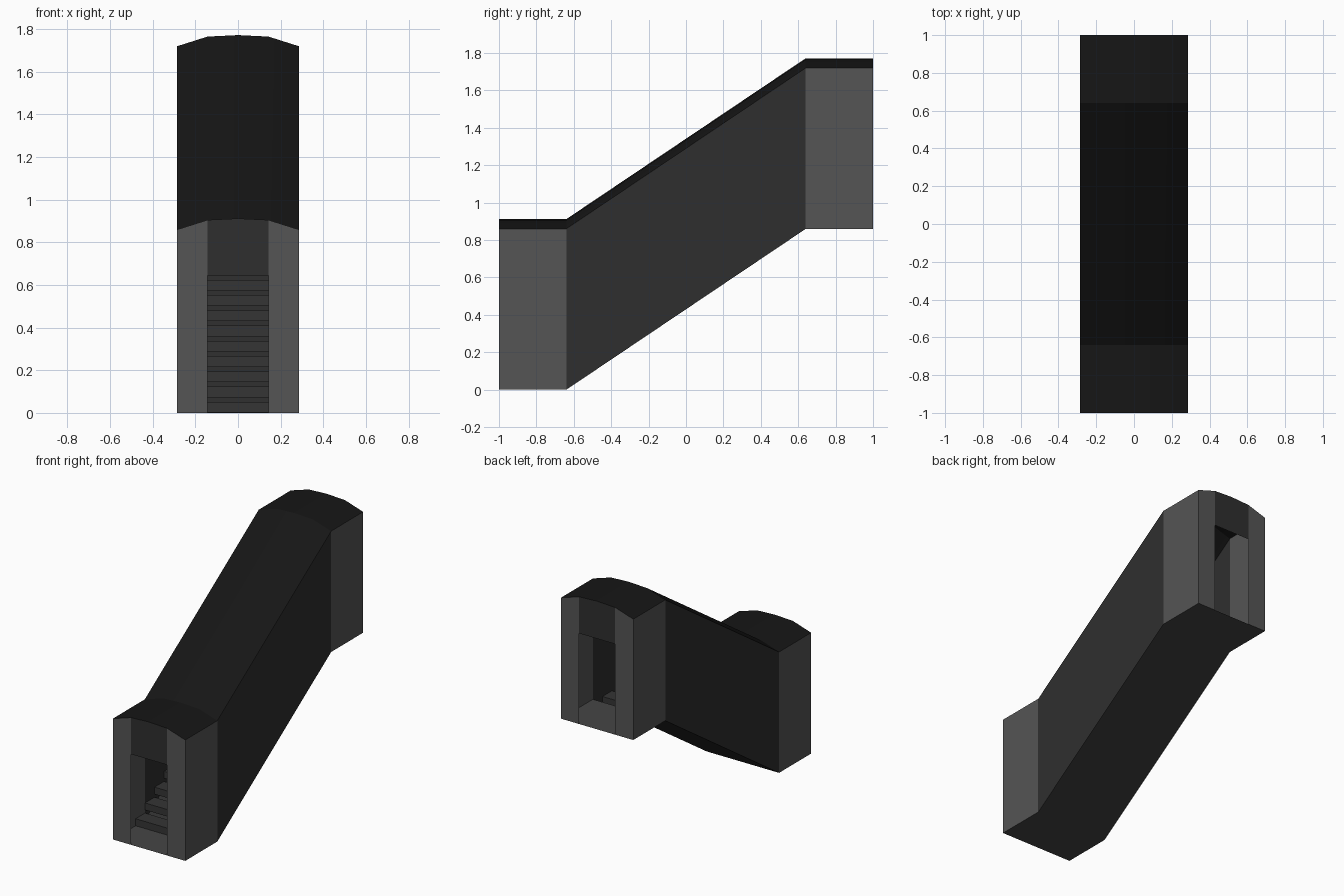
import bpy, bmesh
from math import radians

if "Cube" in bpy.data.objects:
    bpy.data.objects.remove(bpy.data.objects["Cube"])

W, DOOR_W, DOOR_H, WALL_H = 0.285, 0.143, 0.645, 0.86
RISE, SLOPE_Y, STEPS = 0.86, 0.64, 12
STATIONS = [(-1, 0), (-SLOPE_Y, 0), (SLOPE_Y, RISE), (1, RISE)]   # y, floor height


def material(name, v):
    m = bpy.data.materials.new(name)
    m.diffuse_color = (v, v, v, 1)
    m.use_nodes = True
    m.node_tree.nodes["Principled BSDF"].inputs["Base Color"].default_value = m.diffuse_color
    return m


# Dark greys: black roof, charcoal incline, lighter ends
roof_mat = material("roof_black", 0.008)
wall_mat = material("incline_charcoal", 0.028)
end_mat = material("end_grey", 0.09)
floor_mat = material("floor_grey", 0.06)
tread_mat = material("tread_charcoal", 0.035)


def finish(bm, name, mats):
    bmesh.ops.remove_doubles(bm, verts=bm.verts, dist=0.0005)
    mesh = bpy.data.meshes.new(name)
    bm.to_mesh(mesh)
    bm.free()
    for m in mats:
        mesh.materials.append(m)
    obj = bpy.data.objects.new(name, mesh)
    bpy.context.collection.objects.link(obj)
    bpy.ops.object.select_all(action='DESELECT')
    obj.select_set(True)
    bpy.context.view_layer.objects.active = obj
    bpy.ops.object.shade_smooth_by_angle(angle=radians(30))
    return obj


def face(bm, pts, mat=0, toward=None):
    """Add a polygon, flipped if needed so that it faces 'toward'."""
    f = bm.faces.new([bm.verts.new(p) for p in pts])
    f.material_index = mat
    f.normal_update()
    if toward and f.normal.dot(toward) < 0:
        f.normal_flip()


# Passage shell: walls and shallow arched roof follow the incline
arch = [(-W, WALL_H), (-DOOR_W, 0.905), (0, 0.912), (DOOR_W, 0.905), (W, WALL_H)]
profile = [(-W, 0)] + arch + [(W, 0)]
bm = bmesh.new()
for seg, ((y0, z0), (y1, z1)) in enumerate(zip(STATIONS, STATIONS[1:])):
    for k, ((xa, za), (xb, zb)) in enumerate(zip(profile, profile[1:])):
        wall = k in (0, len(profile) - 2)
        mat = 0 if not wall else (1 if seg == 1 else 2)
        out = (xa, 0, 0) if wall else (0, 0, 1)
        face(bm, [(xa, y0, z0 + za), (xb, y0, z0 + zb),
                  (xb, y1, z1 + zb), (xa, y1, z1 + za)], mat, out)
    # Underside: two flat landings and the sloping soffit
    face(bm, [(-W, y0, z0), (W, y0, z0), (W, y1, z1), (-W, y1, z1)],
         1 if seg == 1 else 3, (0, 0, -1))

# End panels around the doorway openings
for y, z in (STATIONS[0], STATIONS[-1]):
    for s in (-1, 1):
        face(bm, [(s * W, y, z), (s * DOOR_W, y, z), (s * DOOR_W, y, z + DOOR_H),
                  (s * DOOR_W, y, z + 0.905), (s * W, y, z + WALL_H)], 2, (0, y, 0))
    face(bm, [(-DOOR_W, y, z + DOOR_H), (DOOR_W, y, z + DOOR_H), (DOOR_W, y, z + 0.905),
              (0, y, z + 0.912), (-DOOR_W, y, z + 0.905)], 1, (0, y, 0))
finish(bm, "stairway_shell", [roof_mat, wall_mat, end_mat, floor_mat])

# Stair treads: full-width slabs whose lower rear edge rests on the soffit
run, rise = 2 * SLOPE_Y / STEPS, RISE / STEPS
bm = bmesh.new()
for i in range(STEPS):
    y, z = -SLOPE_Y + i * run, i * rise
    cube = bmesh.ops.create_cube(bm, size=1)["verts"]
    bmesh.ops.scale(bm, vec=(2 * W - 0.002, run, 0.05), verts=cube)
    bmesh.ops.translate(bm, vec=(0, y - run / 2, z + 0.026), verts=cube)
finish(bm, "stair_treads", [tread_mat])
